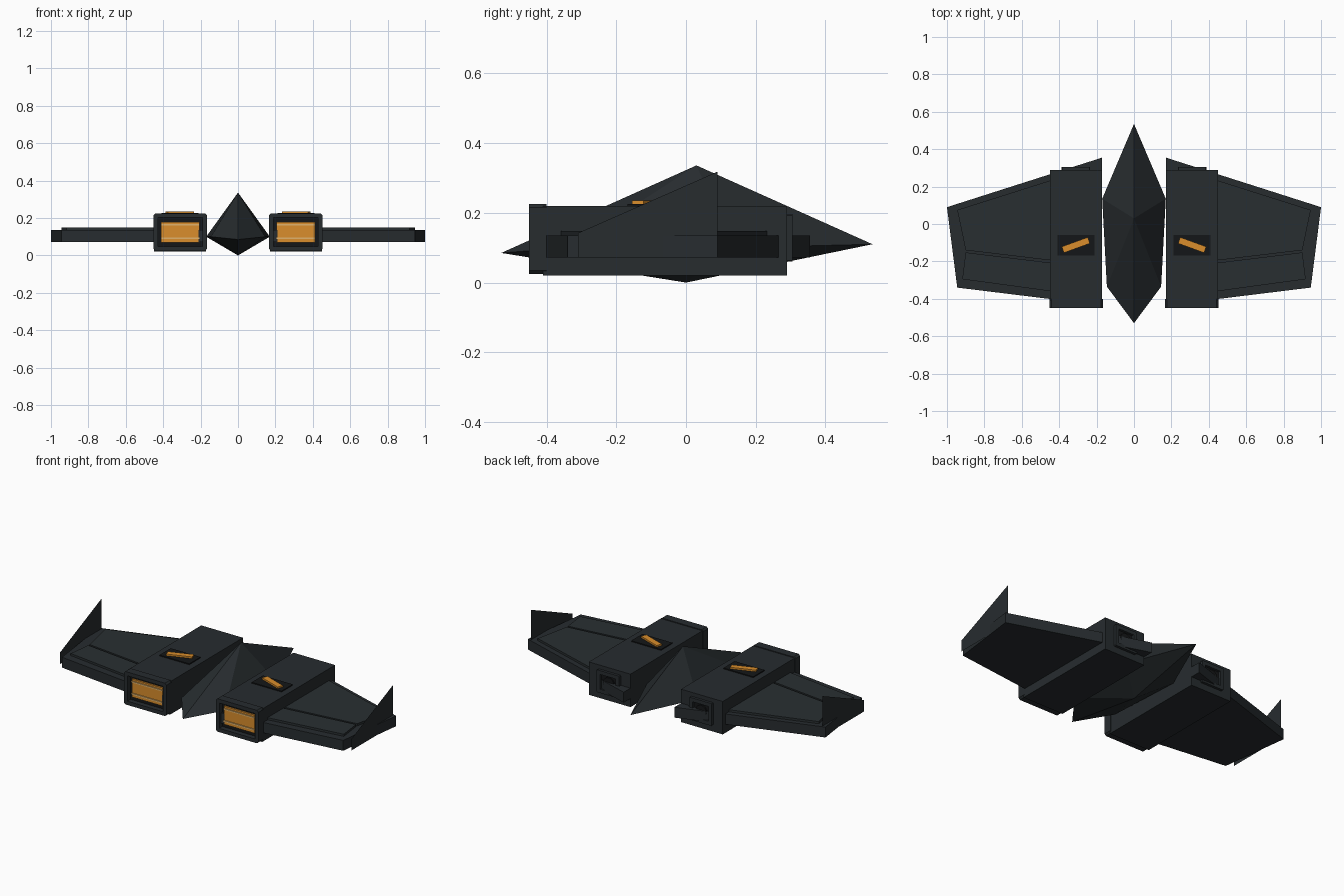
import bpy, bmesh, math
from mathutils import Matrix, Vector

if "Cube" in bpy.data.objects:
    bpy.data.objects.remove(bpy.data.objects["Cube"])


def material(name, rgb):
    m = bpy.data.materials.new(name)
    m.diffuse_color = (*rgb, 1)
    m.use_nodes = True
    m.node_tree.nodes["Principled BSDF"].inputs["Base Color"].default_value = m.diffuse_color
    return m


HULL = material("hull_dark", (0.020, 0.025, 0.028))
PANEL = material("panel_dark", (0.022, 0.028, 0.031))
BLACK = material("recess_black", (0.007, 0.008, 0.009))
ORANGE = material("glow_orange", (0.70, 0.27, 0.025))
PALE = material("glow_pale", (0.75, 0.45, 0.15))


def finish(name, bm, mat, mirror=True, solid=True):
    if solid:
        bmesh.ops.recalc_face_normals(bm, faces=bm.faces)
    me = bpy.data.meshes.new(name)
    bm.to_mesh(me)
    bm.free()
    ob = bpy.data.objects.new(name, me)
    me.materials.append(mat)
    bpy.context.collection.objects.link(ob)
    if mirror:
        ob.modifiers.new("mirror", 'MIRROR').use_mirror_merge = False
    return ob


def box_bm(x, y, z, angle=0):
    bm = bmesh.new()
    mid = Vector([(a + b) / 2 for a, b in (x, y, z)])
    size = [b - a for a, b in (x, y, z)]
    bmesh.ops.create_cube(bm, size=1, matrix=Matrix.Translation(mid)
                          @ Matrix.Rotation(angle, 4, 'Z')
                          @ Matrix.Diagonal((*size, 1)))
    return bm


def box(name, x, y, z, mat, angle=0):
    return finish(name, box_bm(x, y, z, angle), mat)


def frame(name, x, y, z, side, rim, depth, bevel):
    """Box with softened long edges and a recess in its -y or +y end."""
    bm = box_bm(x, y, z)
    long_edges = [e for e in bm.edges if abs(e.verts[0].co.y - e.verts[1].co.y) > 1e-4]
    bmesh.ops.bevel(bm, geom=long_edges, offset=bevel, segments=1, affect='EDGES')
    bm.normal_update()
    end = [f for f in bm.faces if f.normal.y * side > 0.9]
    bmesh.ops.inset_region(bm, faces=end, thickness=rim)
    ext = bmesh.ops.extrude_face_region(bm, geom=end)
    verts = [g for g in ext["geom"] if isinstance(g, bmesh.types.BMVert)]
    inner = [g for g in ext["geom"] if isinstance(g, bmesh.types.BMFace)]
    bmesh.ops.delete(bm, geom=[f for f in end if f.is_valid], context='FACES_ONLY')
    bmesh.ops.translate(bm, verts=verts, vec=(0, -side * depth, 0))
    for f in inner:
        f.material_index = 1
    ob = finish(name, bm, HULL)
    ob.data.materials.append(BLACK)
    return ob


def slab(name, outline, z0, z1, mat):
    bm = bmesh.new()
    f = bm.faces.new([bm.verts.new((px, py, z0)) for px, py in outline])
    ext = bmesh.ops.extrude_face_region(bm, geom=[f])
    bmesh.ops.translate(bm, vec=(0, 0, z1 - z0),
                        verts=[g for g in ext["geom"] if isinstance(g, bmesh.types.BMVert)])
    return finish(name, bm, mat)


# Faceted fuselage: nose, tail, top and bottom points, two side points per side
bm = bmesh.new()
nose, tail, top, low = [bm.verts.new(p) for p in
                        ((0, .535, .11), (0, -.53, .085), (0, .03, .336), (0, 0, 0))]
for s in (-1, 1):
    a = bm.verts.new((s * .17, .135, .10))
    b = bm.verts.new((s * .145, -.335, .10))
    for peak in (top, low):
        for tri in ((nose, a, peak), (a, b, peak), (b, tail, peak)):
            bm.faces.new(tri)
finish("fuselage", bm, HULL, mirror=False)

# Wings with two raised panels
slab("wing", [(.17, .355), (1, .09), (.945, -.34), (.17, -.435)], .072, .135, HULL)
slab("wing_panel_main", [(.44, .235), (.945, .075), (.90, -.14), (.44, -.195)],
     .13, .148, PANEL)
slab("wing_panel_flap", [(.44, -.208), (.90, -.152), (.918, -.295), (.44, -.36)],
     .13, .148, PANEL)

# Thin upright wing tip fins
bm = bmesh.new()
bm.faces.new([bm.verts.new((.98, y, z)) for y, z in
              ((-.31, .072), (.09, .072), (.09, .318), (-.31, .142))])
finish("wingtip_fin", bm, HULL, solid=False)

# Engine pods
box("engine_pod", (.17, .45), (-.41, .29), (.02, .22), HULL)
frame("exhaust_frame", (.166, .452), (-.45, -.40), (.025, .225), -1, .025, .03, .01)
box("exhaust_glow", (.207, .413), (-.43, -.40), (.07, .18), ORANGE)
for i, z in enumerate((.092, .165)):
    box(f"exhaust_bar_{i}", (.207, .413), (-.436, -.42), (z - .004, z + .004), PALE)

# Intakes at the far end of the pods
frame("intake_frame", (.235, .387), (.27, .306), (.06, .196), 1, .025, .014, .004)
bm = bmesh.new()
bmesh.ops.create_cone(bm, cap_ends=True, segments=16, radius1=.036, radius2=.036, depth=.03,
                      matrix=Matrix.Translation((.311, .285, .128))
                      @ Matrix.Rotation(math.pi / 2, 4, 'X'))
finish("intake_core", bm, BLACK)

# Slanted vents on top of the pods
box("vent_plate", (.21, .41), (-.168, -.06), (.21, .226), BLACK)
box("vent_glow", (.237, .385), (-.13, -.095), (.215, .236), ORANGE, math.radians(-20))
